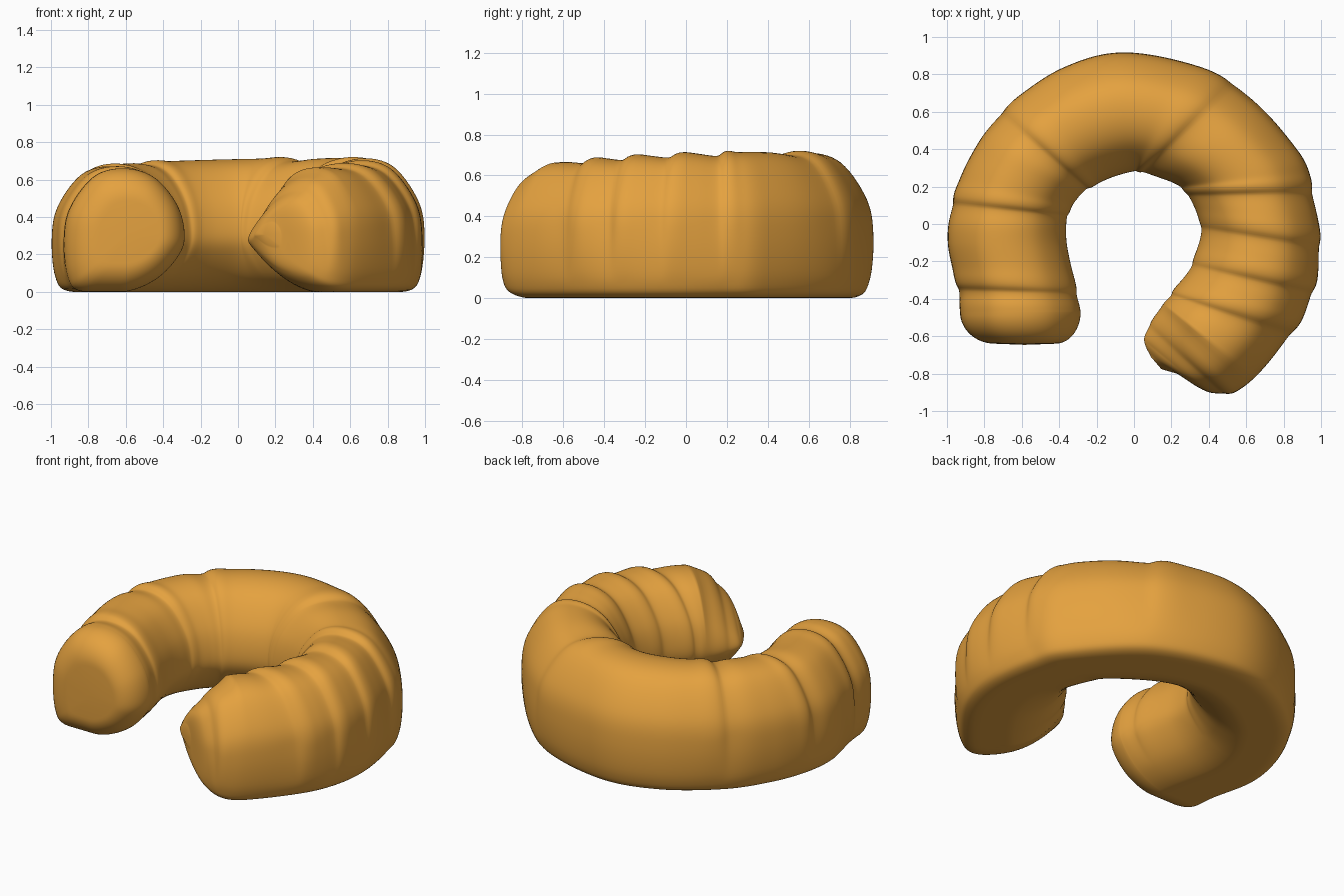
import bpy, bmesh, math

if "Cube" in bpy.data.objects:
    bpy.data.objects.remove(bpy.data.objects["Cube"])

# Stations along the roll: inner x, y, outer x, y
stations = [
    (-.285, -.47, -.93, -.47), (-.305, -.36, -.945, -.34), (-.36, -.10, -.995, -.10),
    (-.35, .05, -.97, .12), (-.30, .14, -.875, .36), (-.24, .19, -.70, .605),
    (-.13, .245, -.38, .835), (-.01, .28, 0, .915), (.04, .275, .51, .765),
    (.21, .22, .87, .40), (.28, .16, .955, .18), (.355, -.01, .995, -.11),
    (.31, -.21, .96, -.36), (.20, -.37, .85, -.58), (.145, -.445, .60, -.86),
    (.055, -.60, .42, -.905), (.09, -.71, .23, -.80)]

# Cross-section: across (inner to outer) and height, with a rounded base
section = [(0, .45), (.06, .7), (.25, .925), (.5, 1), (.75, .935), (.95, .68),
           (1, .42), (.97, .12), (.86, .005), (.5, 0), (.24, .1), (.06, .28)]

# Folds by station; the raised lip faces the middle of the roll
left_folds, right_folds = (1, 3, 5), (8, 10, 11, 12, 13, 14.6)
DEPTH, STEPS, HEEL = .045, 20, 14


def spline(pts, steps, closed):
    """Smooth curve through points of any dimension."""
    n, out = len(pts), []

    def pick(i):
        return pts[i % n] if closed else pts[max(0, min(n - 1, i))]
    for i in range(n if closed else n - 1):
        for k in range(steps):
            t = k / steps
            out.append([.5 * (2 * b + (c - a) * t + (2 * a - 5 * b + 4 * c - d) * t * t
                              + (3 * b - a - 3 * c + d) * t ** 3)
                        for a, b, c, d in zip(pick(i - 1), pick(i), pick(i + 1), pick(i + 2))])
    if not closed:
        out.append(list(pts[-1]))
    return out


def fold_amount(u):
    """Raised lip on one side of every fold, groove on the other."""
    total = 0
    for folds, side in ((left_folds, 1), (right_folds, -1)):
        for pos in folds:
            d = (u - pos) * side
            width = .35 if d < -.08 else .11
            total += .4 * math.exp(-((d - .22) / .2) ** 2) - .9 * math.exp(-((d + .08) / width) ** 2)
    return total * DEPTH


profile = spline(section, 7, True)
n = len(profile)
rings = []
for i, (ix, iy, ox, oy) in enumerate(spline(stations, STEPS, False)):
    u = i / STEPS
    # past the heel, the right end tapers to a blunt point on its inner side
    t = max(0, (u - HEEL + .2) / 2.2)
    zb = .24 * t ** 2
    zt = .66 + .055 * math.sin(math.pi * (min(u, HEEL) / HEEL) ** 1.5) - .28 * t ** 1.25
    amount = fold_amount(u)
    ring = []
    for s, h in profile:
        h = .45 + (h - .45) * (1 - .6 * min(1, 1.6 * t) * (1 - s) ** 2)
        # folds fade out towards the base and the inner side
        f = 1 + amount * max(0, min(1, (h - .12) / .4)) * min(1, .5 + s)
        s, h = .5 + (s - .5) * f, .42 + (h - .42) * f
        ring.append((ix + (ox - ix) * s, iy + (oy - iy) * s, max(0, zb + (zt - zb) * h)))
    rings.append(ring)


def centre(ring):
    return [sum(p[k] for p in ring) / n for k in range(3)]


# Rounded left end
first, c = rings[0], centre(rings[0])
for k in range(1, 15):
    a = k / 14 * math.pi / 2
    g = 1 - math.cos(a)
    f = 1 - .5 * g
    rings.insert(0, [(c[0] + .03 * g + (x - c[0]) * f, y - .17 * math.sin(a),
                      c[2] + (z - c[2]) * f) for x, y, z in first])

# Skin between the rings
bm = bmesh.new()
loops = [[bm.verts.new(p) for p in ring] for ring in rings]
for a, b in zip(loops, loops[1:]):
    for j in range(n):
        bm.faces.new((a[j], a[(j + 1) % n], b[(j + 1) % n], b[j]))

# Close both ends
for ring, loop, push in ((rings[0], loops[0], (0, -.006, 0)),
                         (rings[-1], loops[-1], (-.015, -.02, 0))):
    tip = bm.verts.new([q + d for q, d in zip(centre(ring), push)])
    for j in range(n):
        bm.faces.new((tip, loop[j], loop[(j + 1) % n]))

bmesh.ops.recalc_face_normals(bm, faces=bm.faces)
mesh = bpy.data.meshes.new("pastry_roll")
bm.to_mesh(mesh)
bm.free()
mat = bpy.data.materials.new("golden crust")
mat.diffuse_color = (.78, .36, .05, 1)
mat.use_nodes = True
mat.node_tree.nodes["Principled BSDF"].inputs["Base Color"].default_value = mat.diffuse_color
mesh.materials.append(mat)
roll = bpy.data.objects.new("pastry_roll", mesh)
bpy.context.collection.objects.link(roll)
for p in mesh.polygons:
    p.use_smooth = True
